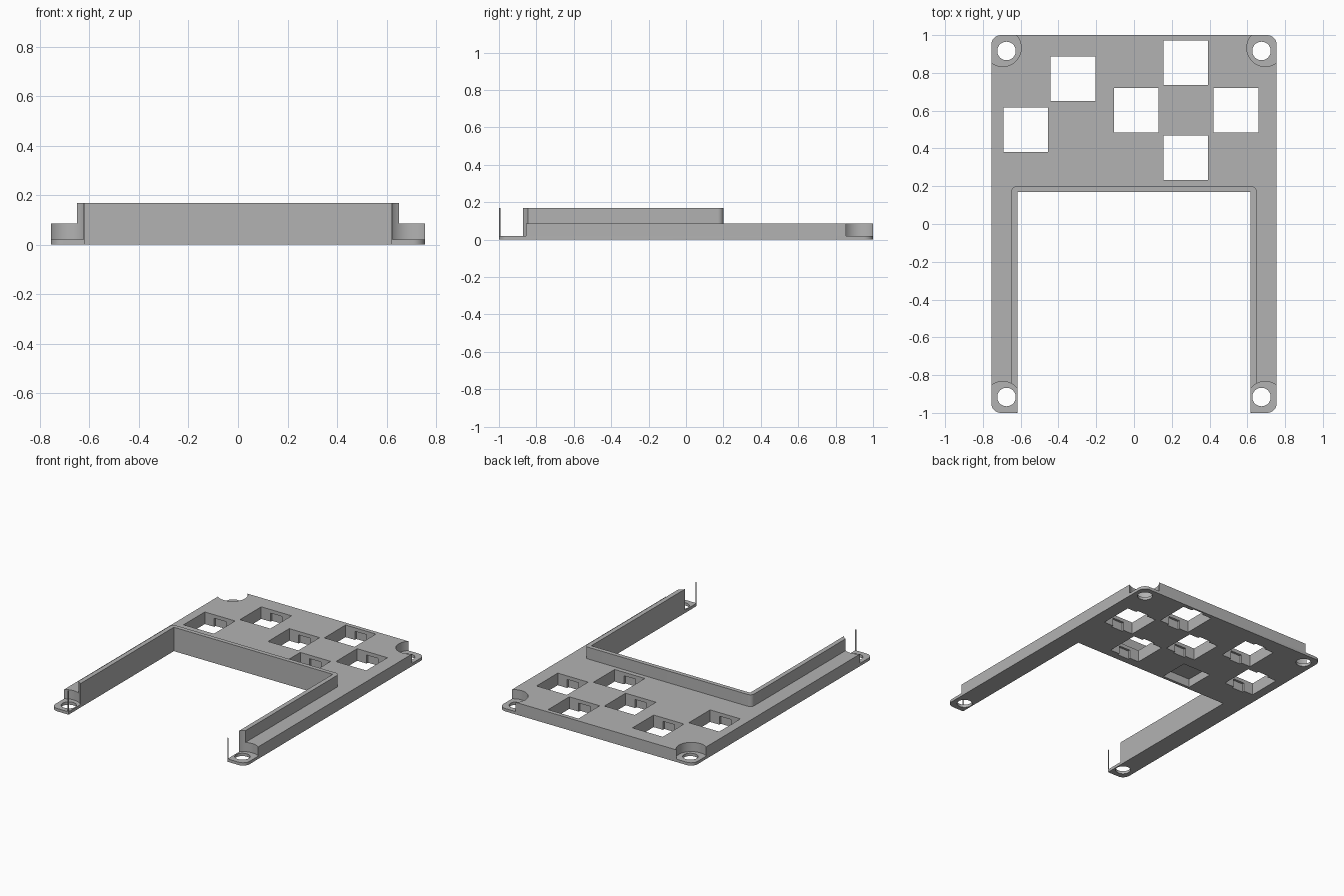
import bpy, bmesh, math

if "Cube" in bpy.data.objects:
    bpy.data.objects.remove(bpy.data.objects["Cube"], do_unlink=True)

grey = bpy.data.materials.new("mid grey")
grey.use_nodes = True
colour = (0.45, 0.45, 0.45, 1)
grey.diffuse_color = colour
grey.node_tree.nodes["Principled BSDF"].inputs["Base Color"].default_value = colour


def box(name, x0, x1, y0, y1, z0, z1, corners=(), radius=0.0):
    """Box whose vertical edges chosen by (x sign, y sign) are rounded."""
    bm = bmesh.new()
    bmesh.ops.create_cube(bm, size=1)
    edges = []
    for e in bm.edges:
        a, b = e.verts
        if abs(a.co.z - b.co.z) > 0.5:
            if (1 if a.co.x > 0 else -1, 1 if a.co.y > 0 else -1) in corners:
                edges.append(e)
    for v in bm.verts:
        v.co.x = x1 if v.co.x > 0 else x0
        v.co.y = y1 if v.co.y > 0 else y0
        v.co.z = z1 if v.co.z > 0 else z0
    if edges:
        bmesh.ops.bevel(bm, geom=edges, offset=radius, segments=8,
                        affect='EDGES', profile=0.5)
    return finish(bm, name)


def cylinder(name, x, y, z0, z1, radius):
    bm = bmesh.new()
    bmesh.ops.create_cone(bm, cap_ends=True, segments=64, radius1=radius,
                          radius2=radius, depth=z1 - z0)
    bmesh.ops.translate(bm, verts=bm.verts, vec=(x, y, (z0 + z1) / 2))
    return finish(bm, name)


def finish(bm, name):
    mesh = bpy.data.meshes.new(name)
    bm.to_mesh(mesh)
    bm.free()
    mesh.materials.append(grey)
    obj = bpy.data.objects.new(name, mesh)
    bpy.context.collection.objects.link(obj)
    return obj


def combine(target, tool, operation='DIFFERENCE'):
    """Apply one boolean and discard its tool."""
    tool.hide_render = True
    mod = target.modifiers.new("combine", 'BOOLEAN')
    mod.operation = operation
    mod.solver = 'EXACT'
    mod.object = tool
    bpy.context.view_layer.objects.active = target
    bpy.ops.object.modifier_apply(modifier=mod.name)
    bpy.data.objects.remove(tool, do_unlink=True)


W, T, WALL, LEDGE = 0.755, 0.085, 0.168, 0.02
SIGNS = [(sx, sy) for sx in (-1, 1) for sy in (-1, 1)]

# Flat plate with rounded corners, and the raised rim around the opening
frame = box("mounting_frame", -W, W, -1, 1, 0, T, SIGNS, 0.05)
rim = box("rim", -0.65, 0.65, -1, 0.2, 0.04, WALL, [(-1, 1), (1, 1)], 0.03)
combine(frame, rim, 'UNION')
combine(frame, box("opening", -0.618, 0.618, -1.2, 0.17, -0.1, 0.3))

# Thinned corners with screw holes
for sx, sy in SIGNS:
    combine(frame, cylinder("corner_relief", sx * 0.695, sy * 0.932, LEDGE, 0.3, 0.098))
    combine(frame, cylinder("screw_hole", sx * 0.675, sy * 0.916, -0.1, 0.1, 0.049))

# Square switch openings with clip notches on the underside
H = 0.118
for x, y in [(-0.573, 0.5), (-0.323, 0.77), (0.012, 0.603),
             (0.275, 0.853), (0.54, 0.603), (0.275, 0.35)]:
    combine(frame, box("switch_hole", x - H, x + H, y - H, y + H, -0.1, 0.2))
    combine(frame, box("clip_notch", x - 0.045, x + 0.045,
                       y - H - 0.016, y + H + 0.016, -0.1, 0.06))

# Blind pocket in the underside
combine(frame, box("pocket", -0.31, -0.09, 0.19, 0.4, -0.1, 0.06))

# Smooth curved walls while keeping hard edges crisp
bpy.ops.object.select_all(action='DESELECT')
frame.select_set(True)
bpy.context.view_layer.objects.active = frame
bpy.ops.object.shade_smooth_by_angle(angle=math.radians(30))
